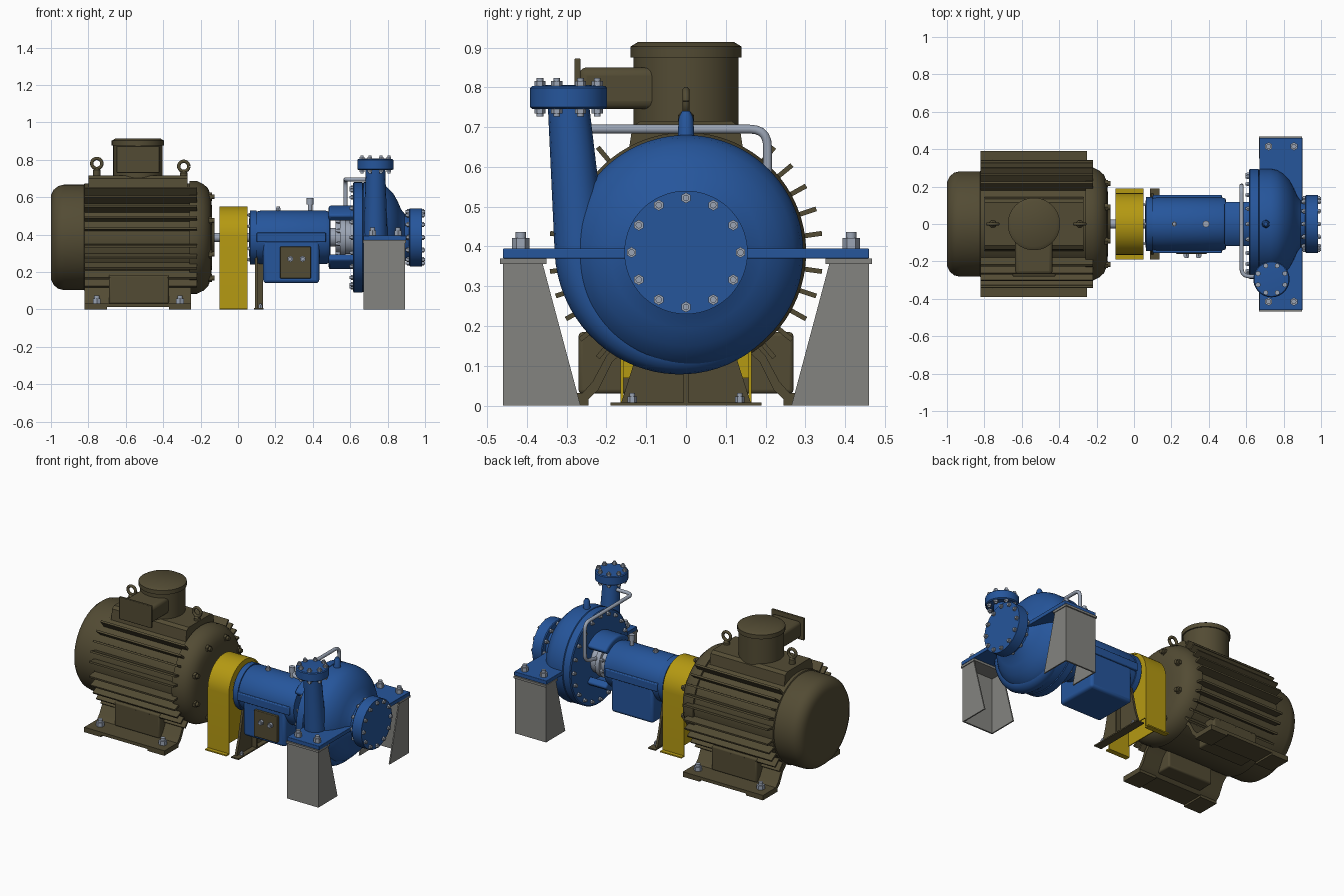
import bpy, bmesh, math
from mathutils import Vector, Matrix

if "Cube" in bpy.data.objects:
    bpy.data.objects.remove(bpy.data.objects["Cube"])

def material(name, c):
    m = bpy.data.materials.new(name)
    m.diffuse_color = (*c, 1)
    m.use_nodes = True
    m.node_tree.nodes["Principled BSDF"].inputs["Base Color"].default_value = m.diffuse_color
    return m

OLIVE = material("olive motor paint", (.086, .071, .034))
BLUE = material("blue pump paint", (.019, .092, .33))
YELLOW = material("yellow guard paint", (.46, .32, .006))
GREY = material("grey support", (.23, .23, .215))
STEEL = material("steel", (.33, .376, .46))
CZ = .385  # shaft height

def finish(name, bm, mat, bevel=0):
    bmesh.ops.recalc_face_normals(bm, faces=bm.faces)
    me = bpy.data.meshes.new(name)
    bm.to_mesh(me)
    bm.free()
    me.materials.append(mat)
    ob = bpy.data.objects.new(name, me)
    bpy.context.collection.objects.link(ob)
    if bevel:
        b = ob.modifiers.new("bevel", 'BEVEL')
        b.width, b.segments = bevel, 3
    return ob

def add_prism(bm, pts, x0, x1):
    """Polygon in (y, z), extruded along x."""
    a = [bm.verts.new((x0, y, z)) for y, z in pts]
    b = [bm.verts.new((x1, y, z)) for y, z in pts]
    bm.faces.new(a)
    bm.faces.new(b)
    for i in range(len(pts)):
        j = (i + 1) % len(pts)
        bm.faces.new((a[i], a[j], b[j], b[i]))

def prism(name, pts, x0, x1, mat, bevel=0):
    bm = bmesh.new()
    add_prism(bm, pts, x0, x1)
    return finish(name, bm, mat, bevel)

def box(name, x, y, z, mat, bevel=0):
    return prism(name, [(y[0], z[0]), (y[1], z[0]), (y[1], z[1]), (y[0], z[1])], x[0], x[1], mat, bevel)

def lathe(name, prof, mat, axis='X', at=(0, 0, CZ), seg=64):
    """Profile of (position along axis, radius)."""
    bm = bmesh.new()
    rings = []
    for t, r in prof:
        ring = []
        for i in range(seg):
            a = 2 * math.pi * i / seg
            c, s = r * math.cos(a), r * math.sin(a)
            p = {'X': (t, c, s), 'Y': (c, t, s), 'Z': (c, s, t)}[axis]
            ring.append(bm.verts.new(Vector(p) + Vector(at)))
        rings.append(ring)
    for p, q in zip(rings, rings[1:]):
        for i in range(seg):
            bm.faces.new((p[i], p[i - 1], q[i - 1], q[i]))
    bm.faces.new(rings[0])
    bm.faces.new(rings[-1])
    return finish(name, bm, mat)

def bolts(name, spots, axis, mat=STEEL, r=.013, h=.016):
    """Hex nuts with a stud end, pointing along the axis."""
    bm = bmesh.new()
    rot = Vector(axis).to_track_quat('Z', 'Y').to_matrix().to_4x4()
    for p in spots:
        for rad, ln, n in ((r, h, 6), (r * .6, h * 1.6, 12)):
            m = Matrix.Translation(Vector(p) + Vector(axis) * ln / 2) @ rot
            bmesh.ops.create_cone(bm, cap_ends=True, segments=n, radius1=rad, radius2=rad, depth=ln, matrix=m)
    return finish(name, bm, mat)

def circle(n, r, x, off=0):
    return [(x, r * math.cos(2 * math.pi * (i + off) / n), CZ + r * math.sin(2 * math.pi * (i + off) / n))
            for i in range(n)]

def tube(name, pts, radii, mat):
    cu = bpy.data.curves.new(name, 'CURVE')
    cu.dimensions = '3D'
    cu.bevel_depth, cu.bevel_resolution, cu.use_fill_caps = 1, 6, True
    sp = cu.splines.new('POLY')
    sp.points.add(len(pts) - 1)
    for q, p, r in zip(sp.points, pts, radii):
        q.co, q.radius = (*p, 1), r
    cu.materials.append(mat)
    ob = bpy.data.objects.new(name, cu)
    bpy.context.collection.objects.link(ob)

def rounded(pts, d):
    pts = [Vector(p) for p in pts]
    out = [pts[0]]
    for a, b, c in zip(pts, pts[1:], pts[2:]):
        s, e = b + (a - b).normalized() * d, b + (c - b).normalized() * d
        out += [s * (1 - t) ** 2 + b * 2 * t * (1 - t) + e * t * t for t in (0, .2, .4, .6, .8, 1)]
    return out + [pts[-1]]

# ---- Motor
lathe("fan_cover", [(-1, .19), (-1, .225), (-.985, .255), (-.96, .275), (-.93, .282), (-.82, .282)], OLIVE)
lathe("fan_grille", [(-1, .19), (-.995, .17), (-.995, .02)], GREY)
lathe("fan_hub", [(-.999, .012), (-.99, .012)], OLIVE, seg=16)
lathe("motor_body", [(-.83, .27), (-.82, .288), (-.25, .288)], OLIVE)
lathe("motor_end_bell", [(-.26, .302), (-.22, .302), (-.185, .285), (-.16, .262), (-.145, .225), (-.14, .17),
                         (-.14, .09), (-.125, .08), (-.125, .03)], OLIVE)
bm = bmesh.new()
for side in (0, 180):
    for d in (-50, -39.5, -29, -18.5, -8, 8, 18.5, 29, 39.5, 50):
        a = math.radians(side + d)
        u, v = Vector((math.cos(a), math.sin(a))), Vector((-math.sin(a), math.cos(a))) * .006
        o = Vector((0, CZ))
        add_prism(bm, [o + u * .27 - v, o + u * .345 - v, o + u * .345 + v, o + u * .27 + v], -.82, -.22)
finish("cooling_fins", bm, OLIVE)
bolts("end_bell_lugs", circle(8, .235, -.165, .5), (1, 0, 0), OLIVE, .022, .025)
prism("motor_top_platform", [(-.15, .6), (.15, .6), (.135, .7), (.115, .715), (-.115, .715), (-.135, .7)], -.8, -.27, OLIVE)
lathe("terminal_box", [(.65, .132), (.875, .132), (.875, .14), (.902, .14), (.914, .12)], OLIVE, 'Z', (-.535, 0, 0))
box("cable_entry_neck", (-.635, -.435), (-.27, -.05), (.745, .85), OLIVE, .02)
box("cable_entry_plate", (-.65, -.42), (-.28, -.265), (.73, .873), OLIVE, .004)
for s in (-1, 1):
    side = "front" if s < 0 else "back"
    prism(f"motor_foot_web_{side}", [(s * y, z) for y, z in (
        (.13, .2), (.2, .125), (.235, .06), (.26, .032), (.39, .032), (.39, .012), (.25, .012), (.22, .04),
        (.185, .11), (.11, .18))], -.82, -.25, OLIVE)
    box(f"motor_foot_gusset_{side}", (-.69, -.37), sorted((s * .13, s * .27)), (.03, .185), OLIVE, .01)
    for x in (-.82, -.37):
        box(f"motor_foot_pad_{side}", (x, x + .12), sorted((s * .245, s * .39)), (0, .03), OLIVE)
    bolts(f"motor_foot_bolts_{side}", [(-.755, s * .32, .03), (-.31, s * .32, .03)], (0, 0, 1), r=.024, h=.028)
for x, z in ((-.755, .78), (-.29, .765)):
    tube("lifting_eye", [(x + .027 * math.cos(i * math.pi / 12), 0, z + .027 * math.sin(i * math.pi / 12))
                         for i in range(25)], [.009] * 25, OLIVE)
    lathe("lifting_eye_stem", [(.69, .02), (z - .035, .02), (z - .025, .01)], OLIVE, 'Z', (x, 0, 0), 16)

# ---- Shaft and coupling guard
lathe("drive_shaft", [(-.14, .024), (.1, .024)], STEEL, seg=24)
def arch(r):
    return [(-r, 0)] + [(-r * math.cos(i * math.pi / 24), CZ + r * math.sin(i * math.pi / 24)) for i in range(25)] + [(r, 0)]
prism("guard_shell", arch(.165) + arch(.157)[::-1], -.1, .05, YELLOW)
for x in (-.096, .04):
    prism("guard_side", [(y, z + .07 if z == 0 else z) for y, z in arch(.16)], x, x + .006, YELLOW)
for s in (-1, 1):
    box("guard_foot", (-.1, .05), sorted((s * .157, s * .19)), (0, .008), YELLOW)

# ---- Bearing frame
lathe("bearing_frame", [(.06, .05), (.06, .1), (.065, .145), (.1, .145), (.1, .138), (.12, .143), (.47, .143),
                        (.49, .135), (.495, .09)], BLUE)
box("oil_sump", (.135, .435), (-.143, .143), (.14, .4), BLUE, .018)
box("frame_side_ledge", (.1, .47), (-.155, .155), (.36, .41), BLUE, .005)
box("sump_cover", (.225, .39), (-.16, -.14), (.165, .335), OLIVE, .004)
bolts("sump_cover_bolts", [(.28, -.16, .27), (.345, -.16, .27)], (0, -1, 0), r=.017, h=.014)
bolts("frame_flange_bolts", circle(6, .12, .064, .5), (-1, 0, 0), r=.01, h=.009)
lathe("oil_breather", [(.52, .012), (.56, .012), (.56, .018), (.595, .018)], STEEL, 'Z', (.385, 0, 0), 16)
bolts("oil_plug", [(.215, 0, .525)], (0, 0, 1), r=.015, h=.016)
prism("frame_foot_plate", [(-.165, 0), (.165, 0), (.13, .11), (.09, .29), (-.09, .29), (-.13, .11)], .09, .105, OLIVE)
box("frame_foot_rib", (.1, .134), (-.006, .006), (0, .27), OLIVE)
box("frame_foot_base", (.085, .137), (-.19, .19), (0, .008), OLIVE)
bolts("frame_foot_bolts", [(.12, y, .008) for y in (-.135, .135)], (0, 0, 1), r=.012, h=.015)

# ---- Lantern and shaft seal
for s in (-1, 1):
    ang = [math.radians(43 + 94 * i / 16) for i in range(17)]
    pts = [(.17 * math.cos(a), CZ + s * .17 * math.sin(a)) for a in ang]
    pts += [(.125 * math.cos(a), CZ + s * .125 * math.sin(a)) for a in reversed(ang)]
    prism("lantern_arm", pts, .485, .625, BLUE, .012)
lathe("seal_gland", [(.49, .05), (.52, .05), (.52, .085), (.545, .085), (.545, .105), (.575, .105), (.575, .09), (.62, .09)], STEEL)
bolts("seal_gland_bolts", circle(8, .092, .545, .5), (-1, 0, 0), r=.012, h=.014)

# ---- Pump casing with suction nozzle
lathe("pump_casing", [(.615, .08), (.615, .288), (.62, .295), (.665, .295), (.668, .289), (.672, .295), (.73, .295),
                      (.765, .288), (.795, .27), (.83, .235), (.855, .19), (.872, .15), (.89, .127), (.915, .12),
                      (.915, .15), (.92, .155), (.985, .155), (.985, .06)], BLUE, seg=96)
bolts("casing_cover_bolts", circle(20, .265, .615), (-1, 0, 0), r=.013, h=.012)
bolts("suction_bolts_outer", circle(12, .137, .985), (1, 0, 0), r=.0135, h=.0095)
bolts("suction_bolts_inner", circle(12, .137, .915), (-1, 0, 0), r=.0135, h=.012)

# ---- Spiral volute running into the discharge pipe
path, rad = [], []
for i in range(31):
    a = math.radians(-30 - 150 * i / 30)
    r = .045 + .02 * i / 30
    R = .245 + .02 * i / 30
    path.append((.735, R * math.cos(a), CZ + R * math.sin(a)))
    rad.append(r)
for i in range(1, 9):
    t = i / 8
    path.append((.735, -.265 - .03 * t, CZ + .365 * t))
    rad.append(.065 - .013 * t)
tube("volute_and_discharge_pipe", path, rad, BLUE)
lathe("discharge_flange", [(.745, .09), (.75, .097), (.798, .097), (.803, .092), (.806, .05)], BLUE, 'Z', (.735, -.295, 0), 48)
ring = [(.735 + .078 * math.cos((i + .5) * math.pi / 4), -.295 + .078 * math.sin((i + .5) * math.pi / 4)) for i in range(8)]
bolts("discharge_bolts_top", [(x, y, .803) for x, y in ring], (0, 0, 1), r=.014, h=.013)
bolts("discharge_bolts_bottom", [(x, y, .747) for x, y in ring], (0, 0, -1), r=.014, h=.013)
lathe("casing_lifting_boss", [(.66, .022), (.725, .018), (.74, .01)], BLUE, 'Z', (.705, 0, 0), 20)

# ---- Seal flush pipe
p = rounded([(.71, -.28, .695), (.575, -.28, .695), (.575, .205, .695), (.575, .205, .45), (.575, .07, .42)], .045)
tube("flush_pipe", p, [.011] * len(p), STEEL)

# ---- Casing feet and pedestals
box("casing_foot_plate", (.67, .9), (-.46, .46), (.37, .395), BLUE, .003)
for s in (-1, 1):
    side = "front" if s < 0 else "back"
    box(f"pedestal_top_{side}", (.668, .898), sorted((s * .35, s * .468)), (.356, .37), GREY)
    box(f"pedestal_outer_wall_{side}", (.672, .893), sorted((s * .45, s * .46)), (0, .356), GREY)
    for x in (.672, .885):
        prism(f"pedestal_cheek_{side}", [(s * .265, 0), (s * .46, 0), (s * .46, .356), (s * .36, .356)], x, x + .008, GREY)
    bolts(f"casing_foot_bolts_{side}", [(x, s * .415, .395) for x in (.72, .855)], (0, 0, 1), r=.022, h=.026)

# ---- Turn curves into meshes, then smooth with crisp edges
bpy.ops.object.select_all(action='SELECT')
bpy.context.view_layer.objects.active = bpy.data.objects["flush_pipe"]
for o in bpy.data.objects:
    o.select_set(o.type == 'CURVE')
bpy.ops.object.convert(target='MESH')
bpy.ops.object.select_all(action='SELECT')
bpy.ops.object.shade_smooth_by_angle(angle=math.radians(32))
